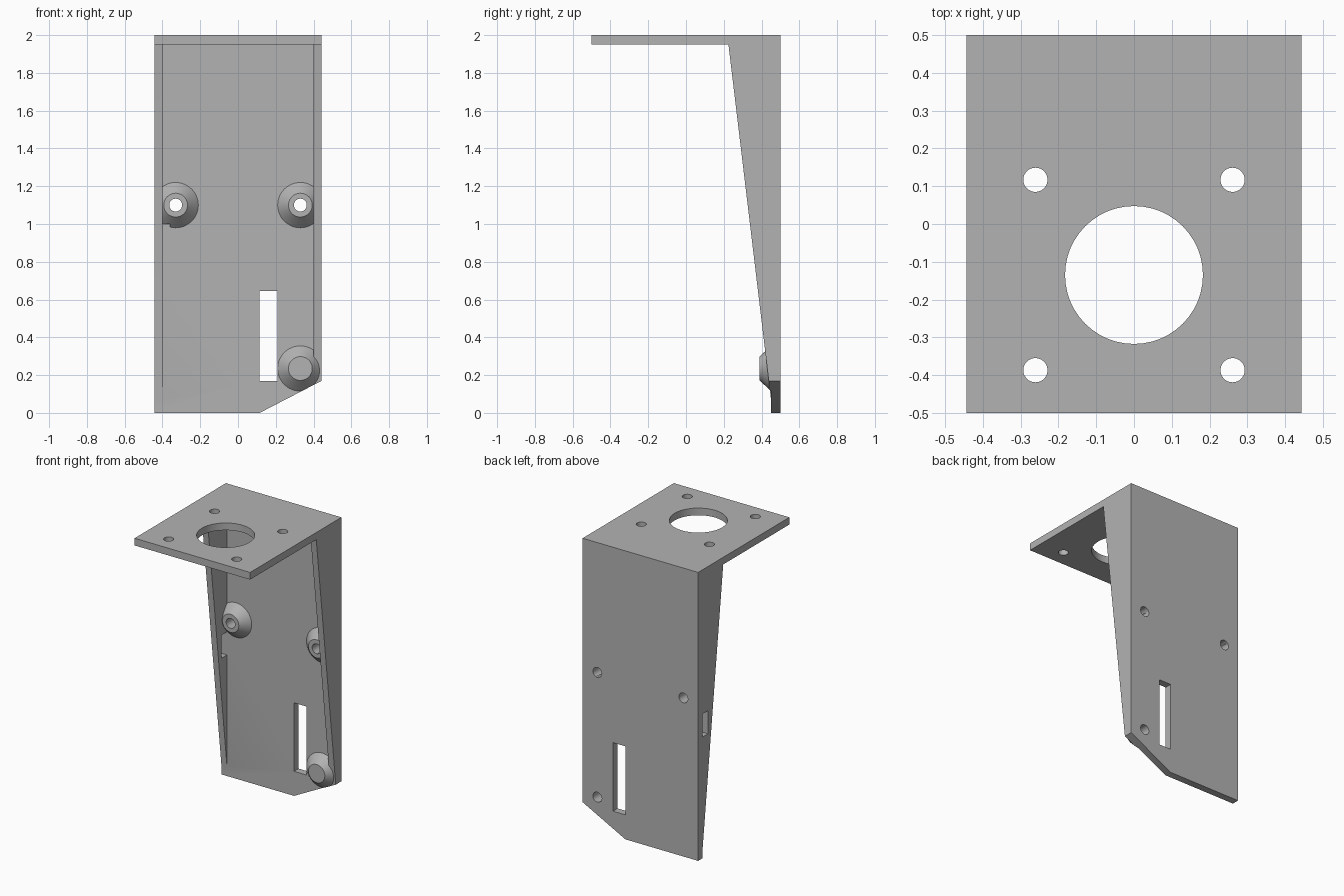
import bpy
import bmesh
from math import pi
from mathutils import Matrix, Vector

cube = bpy.data.objects.get("Cube")
if cube:
    bpy.data.objects.remove(cube, do_unlink=True)

W, INNER = 0.443, 0.4            # half width outside and between the walls
BACK, FACE = 0.5, 0.45           # back and front planes of the back plate
TOP, UNDER = 2.0, 1.95           # top flange
OVER = 0.02                      # overlap trimmed away by the envelope

grey = bpy.data.materials.new("plain grey")
grey.use_nodes = True
colour = (0.45, 0.45, 0.45, 1)
grey.diffuse_color = colour
grey.node_tree.nodes["Principled BSDF"].inputs["Base Color"].default_value = colour


def finish(name, bm):
    bmesh.ops.recalc_face_normals(bm, faces=bm.faces)
    mesh = bpy.data.meshes.new(name)
    bm.to_mesh(mesh)
    bm.free()
    mesh.materials.append(grey)
    obj = bpy.data.objects.new(name, mesh)
    bpy.context.collection.objects.link(obj)
    return obj


def prism(name, points, direction):
    """Extrude a closed 3D outline along a vector."""
    bm = bmesh.new()
    face = bm.faces.new([bm.verts.new(p) for p in points])
    new = bmesh.ops.extrude_face_region(bm, geom=[face], use_keep_orig=True)
    verts = [v for v in new["geom"] if isinstance(v, bmesh.types.BMVert)]
    bmesh.ops.translate(bm, verts=verts, vec=Vector(direction))
    return finish(name, bm)


def box(name, lo, hi):
    x0, y0, z0 = lo
    x1, y1, z1 = hi
    base = [(x0, y0, z0), (x1, y0, z0), (x1, y1, z0), (x0, y1, z0)]
    return prism(name, base, (0, 0, z1 - z0))


def turned(name, profile, place, axis="Z", steps=48):
    """Closed round solid from (radius, height) pairs; axis Y points to the front."""
    bm = bmesh.new()
    verts = [bm.verts.new((r, 0, h)) for r, h in profile]
    edges = [bm.edges.new(pair) for pair in zip(verts, verts[1:])]
    bmesh.ops.spin(bm, geom=verts + edges, axis=(0, 0, 1), cent=(0, 0, 0),
                   angle=2 * pi, steps=steps)
    bmesh.ops.remove_doubles(bm, verts=bm.verts, dist=1e-5)
    turn = Matrix.Rotation(pi / 2, 4, "X") if axis == "Y" else Matrix()
    bm.transform(Matrix.Translation(place) @ turn)
    return finish(name, bm)


def drill(name, radius, place, axis):
    return turned(name, [(0, -0.2), (radius, -0.2), (radius, 0.2), (0, 0.2)], place, axis)


def combine(target, other, operation):
    mod = target.modifiers.new(operation, "BOOLEAN")
    mod.object = other
    mod.operation = operation
    mod.solver = "EXACT"
    bpy.context.view_layer.objects.active = target
    bpy.ops.object.modifier_apply(modifier=mod.name)
    bpy.data.objects.remove(other, do_unlink=True)


# Back plate with the top flange and two tapered side walls
bracket = box("motor_bracket", (-W - OVER, FACE, -OVER), (W + OVER, BACK + OVER, TOP + OVER))
combine(bracket, box("top_flange", (-W - 0.03, -BACK - OVER, UNDER),
                     (W + 0.03, BACK + 0.03, TOP + 0.03)), "UNION")
wall_outline = [(0.2235, 1.96), (FACE, 0.07), (0.48, 0.03), (0.49, 1.98), (0.24, 1.98)]
for side, name in ((-1, "right_wall"), (1, "left_wall")):
    combine(bracket, prism(name, [(side * INNER, y, z) for y, z in wall_outline],
                           (side * 0.08, 0, 0)), "UNION")

# Conical screw bosses
screws = [(-0.33, 1.1), (0.33, 1.1), (0.33, 0.235)]
for x, z in screws:
    boss = turned("screw_boss", [(0, -0.03), (0.12, -0.03), (0.12, 0), (0.063, 0.06), (0, 0.06)],
                  (x, FACE, z), "Y")
    combine(bracket, boss, "UNION")

# Overall envelope with the clipped lower corner
outline = [(-W, 0), (0.115, 0), (W, 0.17), (W, TOP), (-W, TOP)]
combine(bracket, prism("envelope", [(x, -BACK, z) for x, z in outline],
                       (0, 2 * BACK, 0)), "INTERSECT")

# Screw holes in the back plate
for x, z in screws:
    combine(bracket, drill("screw_hole", 0.034, (x, FACE, z), "Y"), "DIFFERENCE")

# Shaft hole and four mounting holes in the flange
SHAFT_Y = -0.135
combine(bracket, drill("shaft_hole", 0.1825, (0, SHAFT_Y, UNDER), "Z"), "DIFFERENCE")
for sx in (-1, 1):
    for sy in (-1, 1):
        place = (sx * 0.261, SHAFT_Y + sy * 0.252, UNDER)
        combine(bracket, drill("mount_hole", 0.032, place, "Z"), "DIFFERENCE")

# Tall slot in the back plate and small slot in the right wall
combine(bracket, box("plate_slot", (0.115, 0.3, 0.17), (0.21, 0.6, 0.645)), "DIFFERENCE")
combine(bracket, box("wall_slot", (-0.6, 0.392, 0.84), (-0.36, FACE, 1.0)), "DIFFERENCE")

# Smooth the round surfaces, keep the edges sharp
bpy.ops.object.select_all(action="DESELECT")
bracket.select_set(True)
bpy.context.view_layer.objects.active = bracket
bpy.ops.object.shade_smooth_by_angle(angle=pi / 6)
